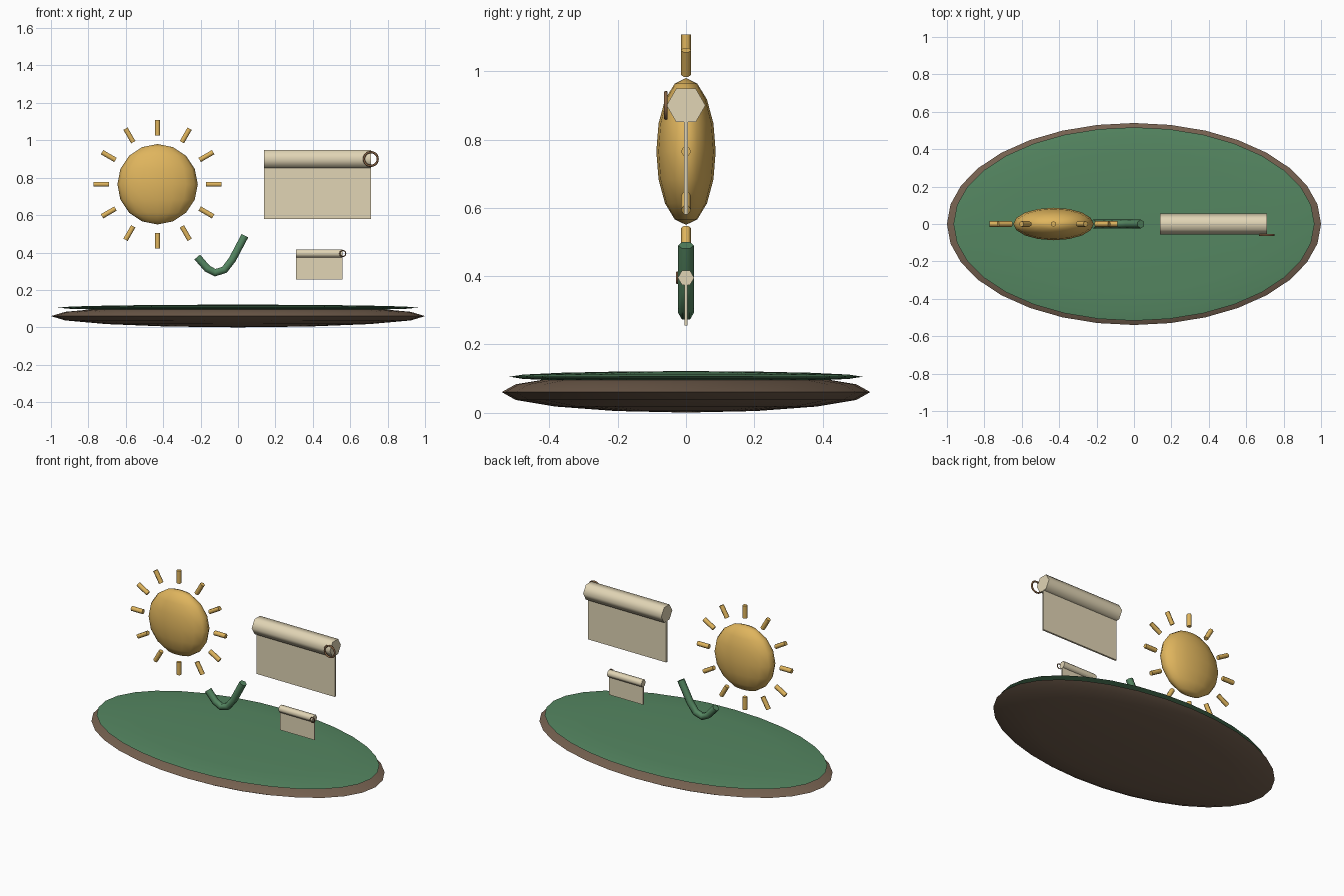
import bpy, bmesh, math
from mathutils import Vector, Matrix

if "Cube" in bpy.data.objects:
    bpy.data.objects.remove(bpy.data.objects["Cube"])


def material(name, rgb):
    m = bpy.data.materials.new(name)
    m.diffuse_color = (*rgb, 1)
    m.use_nodes = True
    m.node_tree.nodes["Principled BSDF"].inputs["Base Color"].default_value = m.diffuse_color
    return m


EARTH = material("earth_brown", (0.18, 0.12, 0.08))
GREEN = material("leaf_green", (0.09, 0.24, 0.12))
GOLD = material("sun_gold", (0.74, 0.46, 0.11))
CREAM = material("parchment_cream", (0.75, 0.66, 0.46))
BRONZE = material("bronze", (0.25, 0.13, 0.06))


def finish(name, bm, mat, smooth=True):
    bmesh.ops.recalc_face_normals(bm, faces=bm.faces)
    me = bpy.data.meshes.new(name)
    bm.to_mesh(me)
    bm.free()
    ob = bpy.data.objects.new(name, me)
    bpy.context.collection.objects.link(ob)
    me.materials.append(mat)
    if smooth:
        bpy.ops.object.select_all(action='DESELECT')
        ob.select_set(True)
        bpy.context.view_layer.objects.active = ob
        bpy.ops.object.shade_smooth_by_angle(angle=math.radians(65))
    return ob


def ellipsoid(name, center, radii, mat, segs, rings):
    bm = bmesh.new()
    bmesh.ops.create_uvsphere(bm, u_segments=segs, v_segments=rings, radius=1)
    bmesh.ops.transform(bm, verts=bm.verts,
                        matrix=Matrix.Translation(center) @ Matrix.Diagonal((*radii, 1)))
    ob = finish(name, bm, mat)
    ob.data.shade_smooth()
    return ob


def tube(name, path, r, mat, sides=6):
    """Capped tube swept along (x, z) points in the y = 0 plane."""
    pts = [Vector((x, 0, z)) for x, z in path]
    bm = bmesh.new()
    rings = []
    for i, p in enumerate(pts):
        t = (pts[min(i + 1, len(pts) - 1)] - pts[max(i - 1, 0)]).normalized()
        side = Vector((-t.z, 0, t.x))
        angles = [2 * math.pi * k / sides for k in range(sides)]
        rings.append([bm.verts.new(p + r * (math.cos(a) * Vector((0, 1, 0)) + math.sin(a) * side))
                      for a in angles])
    for a, b in zip(rings, rings[1:]):
        for k in range(sides):
            j = (k + 1) % sides
            bm.faces.new((a[k], a[j], b[j], b[k]))
    bm.faces.new(rings[0])
    bm.faces.new(rings[-1])
    return finish(name, bm, mat)


def box(name, lo, hi, mat):
    lo, hi = Vector(lo), Vector(hi)
    bm = bmesh.new()
    bmesh.ops.create_cube(bm, size=1)
    bmesh.ops.transform(bm, verts=bm.verts, matrix=Matrix.Translation((lo + hi) / 2)
                        @ Matrix.Diagonal((*(hi - lo), 1)))
    return finish(name, bm, mat, smooth=False)


def scroll(prefix, x0, x1, z, r, bottom, thick, ring_r, ring_t):
    # rolled top, hanging sheet and the tie ring on the front right end
    tube(prefix + "_scroll_roll", [(x0, z), (x1, z)], r, CREAM)
    box(prefix + "_scroll_sheet", (x0, -thick, bottom), (x1, thick, z), CREAM)
    bpy.ops.mesh.primitive_torus_add(major_radius=ring_r, minor_radius=ring_t,
                                     major_segments=20, minor_segments=6,
                                     location=(x1, -r - 0.002, z),
                                     rotation=(math.pi / 2, 0, 0))
    ring = bpy.context.object
    ring.name = prefix + "_scroll_ring"
    ring.data.materials.append(BRONZE)
    ring.data.shade_smooth()


# oval island: soil body and thin grass cap
ellipsoid("soil_base", (0, 0, 0.06), (1, 0.54, 0.06), EARTH, 32, 8)
ellipsoid("grass_top", (0, 0, 0.105), (0.965, 0.517, 0.0165), GREEN, 32, 8)

# sun disc with twelve rays
SX, SZ = -0.43, 0.765
ellipsoid("sun_disc", (SX, 0, SZ), (0.215, 0.087, 0.215), GOLD, 16, 8)
for i in range(12):
    c, s = math.cos(i * math.pi / 6), math.sin(i * math.pi / 6)
    tube(f"sun_ray_{i + 1}", [(SX + d * c, SZ + d * s) for d in (0.26, 0.343)], 0.015, GOLD)

# curved green sprout
tube("curved_sprout", [(-0.218, 0.376), (-0.165, 0.315), (-0.122, 0.292),
                       (-0.072, 0.308), (-0.03, 0.363), (0.037, 0.49)], 0.023, GREEN)

# large and small hanging scrolls
scroll("large", 0.14, 0.71, 0.90, 0.057, 0.58, 0.006, 0.037, 0.006)
scroll("small", 0.31, 0.56, 0.395, 0.024, 0.255, 0.004, 0.016, 0.003)
